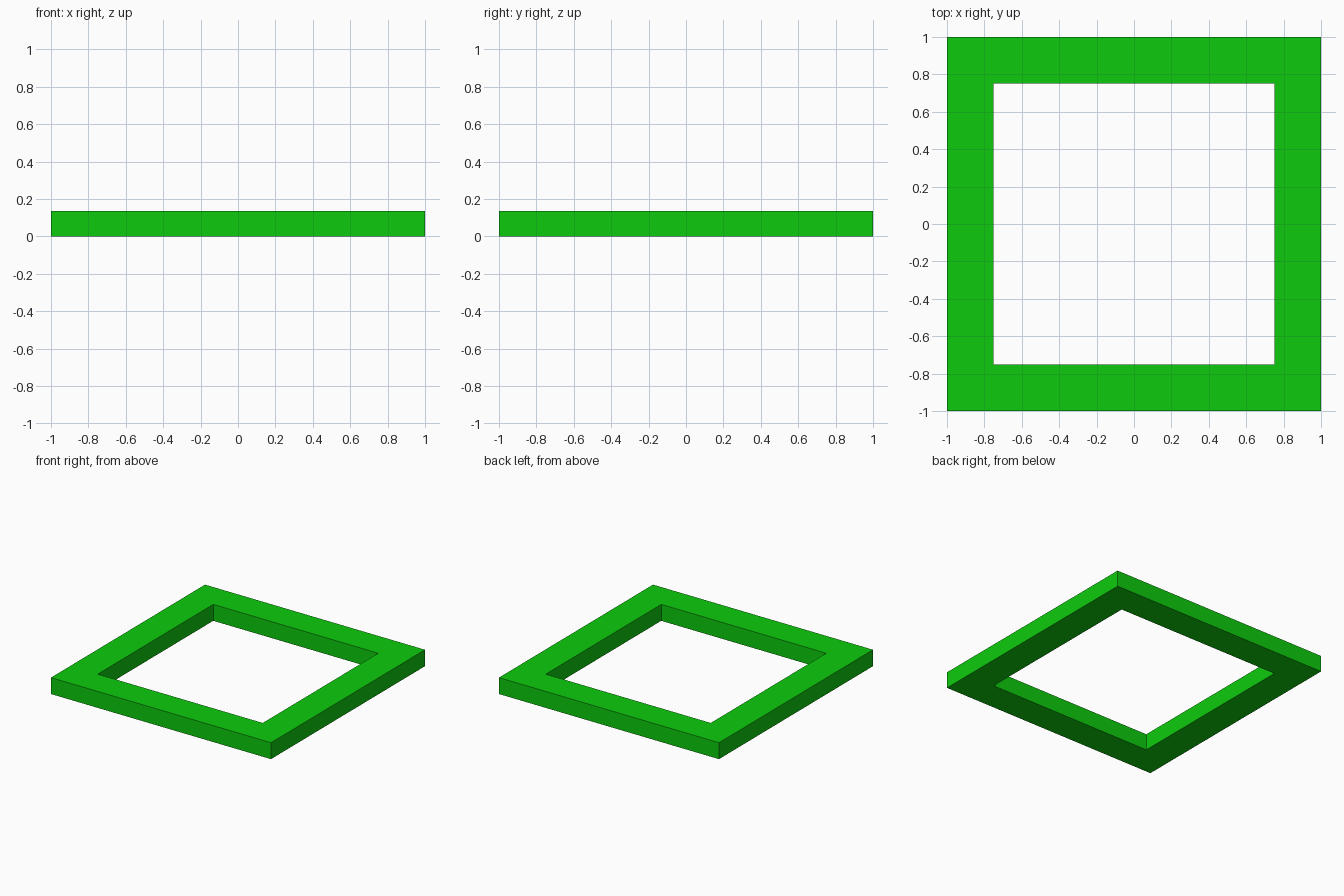
import bpy, bmesh

if "Cube" in bpy.data.objects:
    bpy.data.objects.remove(bpy.data.objects["Cube"])

OUTER, INNER, HEIGHT = 1.0, 0.75, 0.135

# Square ring profile: four mitred quads between outer and inner loops
bm = bmesh.new()
corners = [(-1, -1), (1, -1), (1, 1), (-1, 1)]
outer = [bm.verts.new((x * OUTER, y * OUTER, 0)) for x, y in corners]
inner = [bm.verts.new((x * INNER, y * INNER, 0)) for x, y in corners]
for i in range(4):
    j = (i + 1) % 4
    bm.faces.new((outer[i], outer[j], inner[j], inner[i]))

# Raise the ring into a solid frame
ext = bmesh.ops.extrude_face_region(bm, geom=bm.faces[:], use_keep_orig=True)
top = [g for g in ext["geom"] if isinstance(g, bmesh.types.BMVert)]
bmesh.ops.translate(bm, verts=top, vec=(0, 0, HEIGHT))
bmesh.ops.recalc_face_normals(bm, faces=bm.faces[:])

mesh = bpy.data.meshes.new("square_frame")
bm.to_mesh(mesh)
bm.free()
frame = bpy.data.objects.new("square_frame", mesh)
bpy.context.collection.objects.link(frame)

# Green finish
green = bpy.data.materials.new("green")
green.diffuse_color = (0.004, 0.6, 0.004, 1)
green.use_nodes = True
green.node_tree.nodes["Principled BSDF"].inputs["Base Color"].default_value = green.diffuse_color
mesh.materials.append(green)
